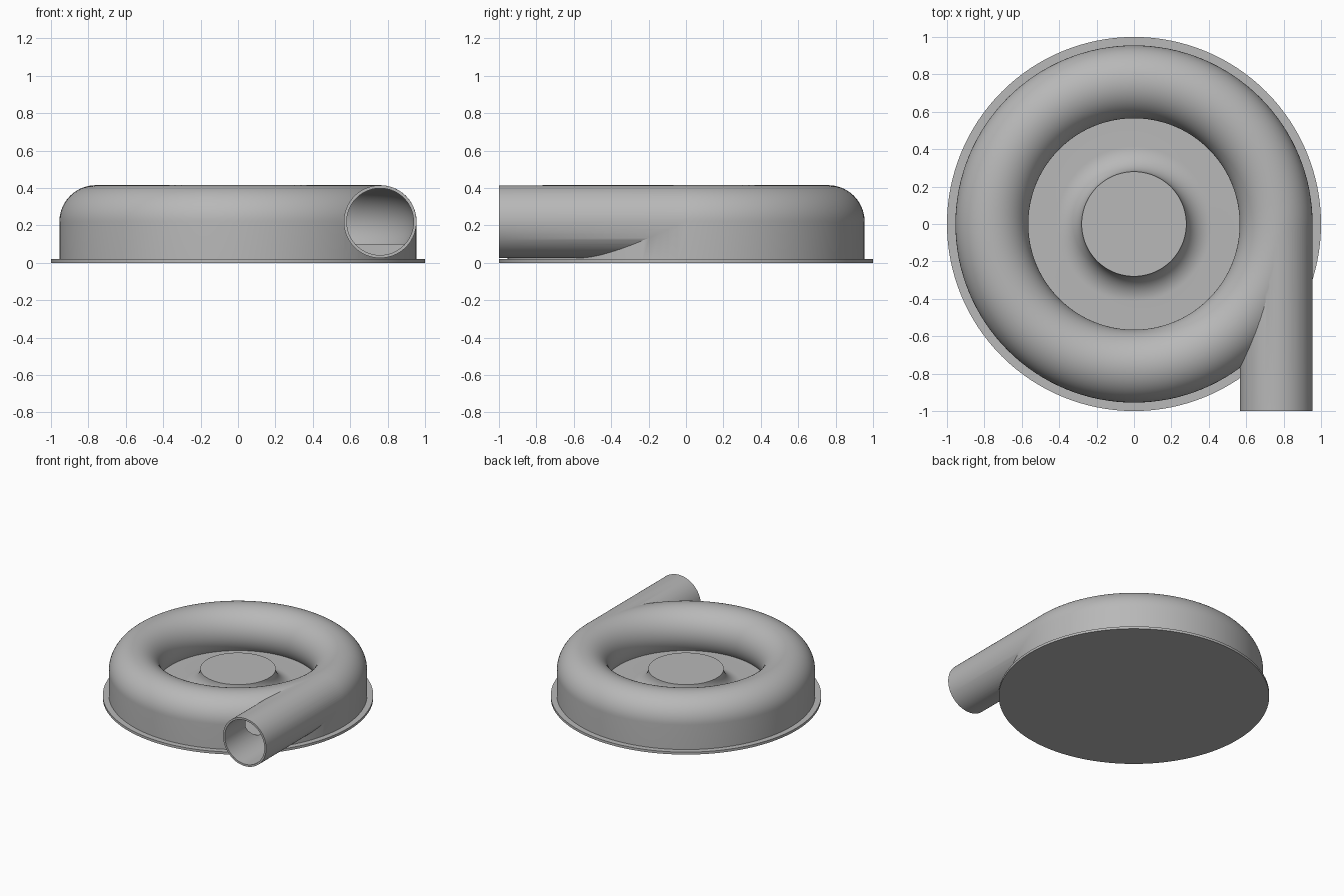
import bpy, bmesh, math
from mathutils import Matrix

cube = bpy.data.objects.get("Cube")
if cube:
    bpy.data.objects.remove(cube, do_unlink=True)

SEGMENTS = 128
RING, AXIS_Z, TUBE, WALL = 0.76, 0.22, 0.195, 0.016   # duct centre line and section
FLOOR, HUB_R, HUB_Z = 0.1, 0.28, 0.235

grey = bpy.data.materials.new("plain_grey")
grey.use_nodes = True
grey.diffuse_color = (0.48, 0.48, 0.48, 1)
grey.node_tree.nodes["Principled BSDF"].inputs["Base Color"].default_value = grey.diffuse_color


def finish(name, bm):
    bmesh.ops.remove_doubles(bm, verts=bm.verts, dist=1e-5)
    bmesh.ops.recalc_face_normals(bm, faces=bm.faces)
    mesh = bpy.data.meshes.new(name)
    bm.to_mesh(mesh)
    bm.free()
    mesh.materials.append(grey)
    obj = bpy.data.objects.new(name, mesh)
    bpy.context.collection.objects.link(obj)
    return obj


def lathe(name, profile):
    """Turn a closed (radius, z) outline about the z axis."""
    bm = bmesh.new()
    rings = []
    for i in range(SEGMENTS):
        a = 2 * math.pi * i / SEGMENTS
        c, s = math.cos(a), math.sin(a)
        rings.append([bm.verts.new((r * c, r * s, z)) for r, z in profile])
    n = len(profile)
    for i in range(SEGMENTS):
        a, b = rings[i], rings[(i + 1) % SEGMENTS]
        for j in range(n):
            k = (j + 1) % n
            if profile[j][0] == 0 and profile[k][0] == 0:
                continue
            if profile[j][0] == 0:
                bm.faces.new((a[j], b[k], a[k]))
            elif profile[k][0] == 0:
                bm.faces.new((a[j], b[j], a[k]))
            else:
                bm.faces.new((a[j], b[j], b[k], a[k]))
    # Join the points on the axis, dropping unused ones
    return finish(name, bm)


def arc(cx, cz, radius, start, end, steps):
    return [(cx + radius * math.cos(start + (end - start) * i / steps),
             cz + radius * math.sin(start + (end - start) * i / steps))
            for i in range(steps + 1)]


def cylinder_y(name, radius, y0, y1):
    bm = bmesh.new()
    place = Matrix.Translation((RING, (y0 + y1) / 2, AXIS_Z)) @ Matrix.Rotation(math.pi / 2, 4, "X")
    bmesh.ops.create_cone(bm, cap_ends=True, segments=96, radius1=radius, radius2=radius,
                          depth=y1 - y0, matrix=place)
    return finish(name, bm)


def boolean(target, tool, operation):
    mod = target.modifiers.new(operation.lower(), "BOOLEAN")
    mod.object, mod.operation, mod.solver = tool, operation, "EXACT"
    bpy.context.view_layer.objects.active = target
    bpy.ops.object.modifier_apply(modifier=mod.name)
    bpy.data.objects.remove(tool, do_unlink=True)


# Flat round base plate
base = lathe("base_plate", [(0, 0), (1, 0), (1, 0.02), (0, 0.02)])

# Housing with central hub, flared into the floor, and rounded ring duct
fillet = HUB_Z - FLOOR
dip = math.asin((AXIS_Z - FLOOR) / TUBE)
outline = [(0, 0.01), (0, HUB_Z)]
outline += arc(HUB_R + fillet, HUB_Z, fillet, math.pi, 1.5 * math.pi, 16)
outline += arc(RING, AXIS_Z, TUBE, math.pi + dip, 0, 44)
outline += [(RING + TUBE, 0.01)]
housing = lathe("duct_housing", outline)

# Straight outlet pipe leaving the ring tangentially
boolean(housing, cylinder_y("outlet_pipe", TUBE - 0.0005, -1, -0.01), "UNION")

# Hollow out the ring and the pipe
inner = TUBE - WALL
dip = math.asin((AXIS_Z - FLOOR) / inner)
cavity = lathe("ring_cavity", arc(RING, AXIS_Z, inner, math.pi + dip, -dip, 44))
boolean(housing, cavity, "DIFFERENCE")
boolean(housing, cylinder_y("pipe_bore", inner - 0.0005, -1.05, -0.012), "DIFFERENCE")

# Smooth the curved walls, keeping the edges crisp
bpy.ops.object.select_all(action="DESELECT")
for part in (base, housing):
    part.select_set(True)
bpy.context.view_layer.objects.active = housing
bpy.ops.object.shade_smooth_by_angle(angle=math.radians(30))
